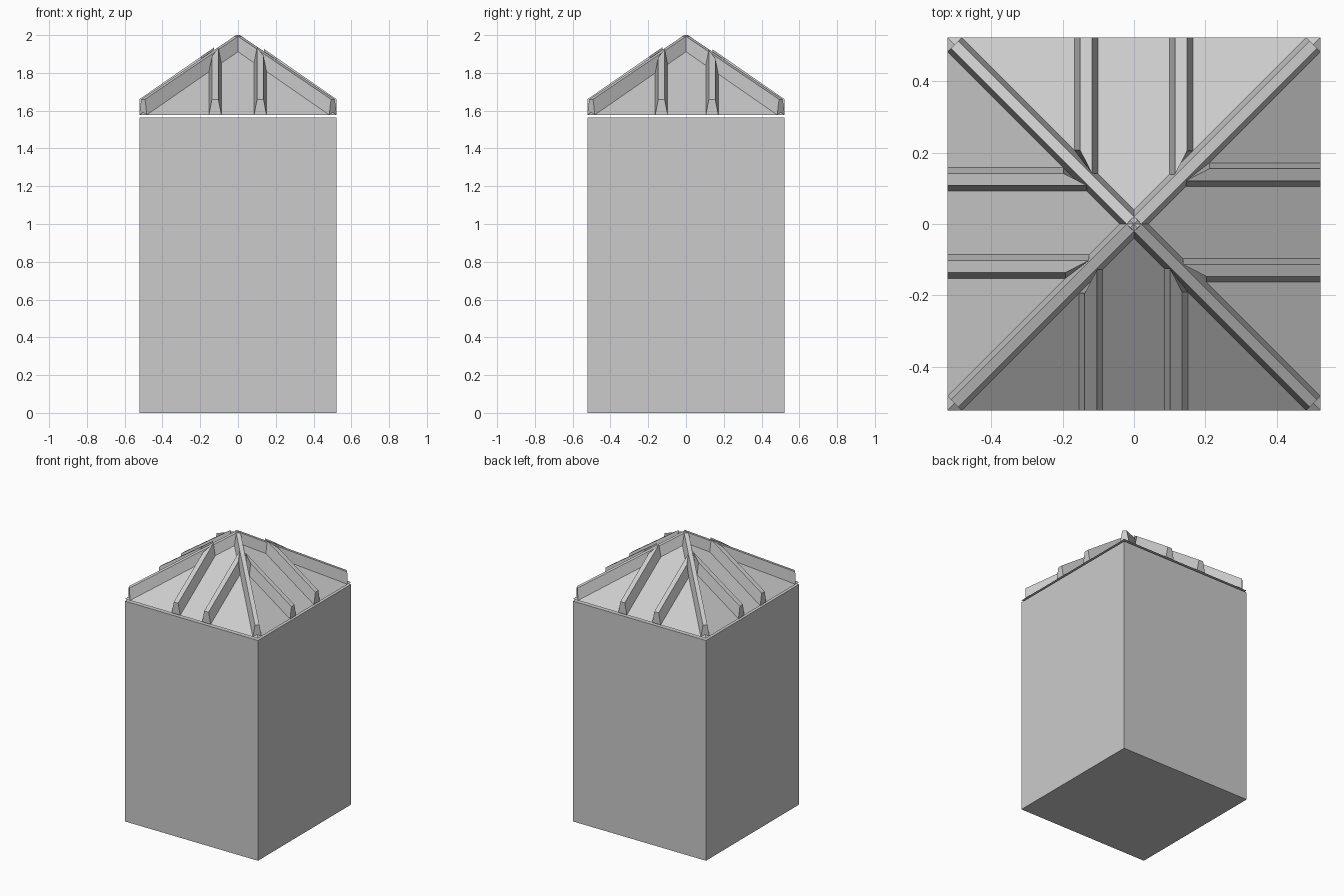
import bpy, bmesh
from mathutils import Matrix, Vector
from math import radians

if "Cube" in bpy.data.objects:
    bpy.data.objects.remove(bpy.data.objects["Cube"])

R = 0.5225          # half width of body and roof
EAVE = 1.578        # underside of roof
SLOPE = 0.693       # roof rise per unit run


def roof_z(d):
    return EAVE + (R - d) * SLOPE


def make(name, rings, faces=None, turn=0):
    """Solid lofted between two matching rings, turned about z."""
    bm = bmesh.new()
    loops = [[bm.verts.new(p) for p in ring] for ring in rings]
    a, b = loops
    n = len(a)
    bm.faces.new(a)
    if len(b) == 1:
        for i in range(n):
            bm.faces.new((a[i], a[(i + 1) % n], b[0]))
    else:
        bm.faces.new(b[::-1])
        for i in range(n):
            j = (i + 1) % n
            bm.faces.new((a[i], a[j], b[j], b[i]))
    bm.transform(Matrix.Rotation(radians(turn), 4, 'Z'))
    bmesh.ops.recalc_face_normals(bm, faces=bm.faces)
    me = bpy.data.meshes.new(name)
    bm.to_mesh(me)
    bm.free()
    ob = bpy.data.objects.new(name, me)
    bpy.context.collection.objects.link(ob)
    return ob


def square(z):
    return [(-R, -R, z), (R, -R, z), (R, R, z), (-R, R, z)]


# Body block and the roof pyramid floating just above it
make("body", [square(0), square(1.563)])
make("roof", [square(EAVE), [(0, 0, roof_z(0))]])


# Tapered hip ribs along the four diagonals
def hip_ring(d, base, top):
    return [(d + w, -d + w, z) for w, z in
            ((-0.02, base), (0.02, base), (0.01, top), (-0.01, top))]


for k in range(4):
    make("hip_rib", [hip_ring(R - 0.02, EAVE, 1.66),
                     hip_ring(0, EAVE + (R - 0.02) * SLOPE, 2.0)], turn=90 * k)


# Pairs of tapered ribs on each slope, with slanted upper ends at the hips
def slope_rib(c, turn):
    side = 1 if c > 0 else -1
    outer, inner = [], []
    for w, h in ((-0.033, 0), (0.033, 0), (0.017, 0.082), (-0.017, 0.082)):
        x = c + w
        d = abs(c) + 0.04 + (0.033 if w * side > 0 else -0.033)
        outer.append((x, -R, EAVE + h))
        inner.append((x, -d, roof_z(d) + h))
    make("slope_rib", [outer, inner], turn=turn)


# Rib centres: front, right, back, left (in each slope's own x direction)
for turn, centres in ((0, (-0.121, 0.118)), (90, (-0.130, 0.138)),
                      (180, (-0.132, 0.134)), (270, (-0.125, 0.119))):
    for c in centres:
        slope_rib(c, turn)
